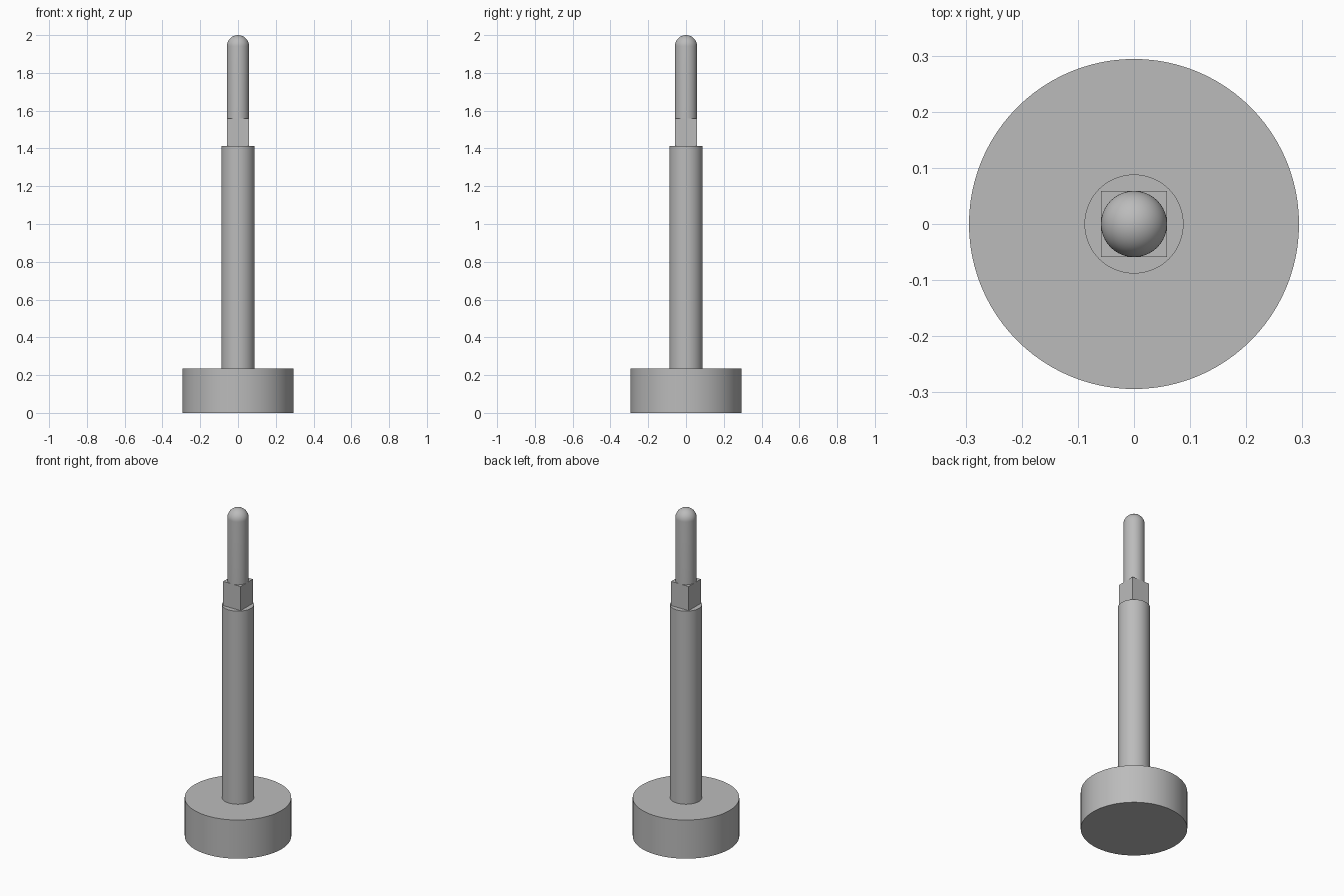
import bpy, bmesh, math

cube = bpy.data.objects.get("Cube")
if cube:
    bpy.data.objects.remove(cube, do_unlink=True)

U = 2 / 17  # base unit: the whole model is 17 units tall

grey = bpy.data.materials.new("plain grey")
grey.use_nodes = True
colour = (0.5, 0.5, 0.5, 1)
grey.diffuse_color = colour
grey.node_tree.nodes["Principled BSDF"].inputs["Base Color"].default_value = colour


def finish(obj, name):
    obj.name = obj.data.name = name
    obj.data.materials.append(grey)
    return obj


def cylinder(name, radius, bottom, top):
    bpy.ops.mesh.primitive_cylinder_add(
        vertices=96, radius=radius * U, depth=(top - bottom) * U,
        location=(0, 0, (bottom + top) / 2 * U))
    bpy.ops.object.shade_smooth_by_angle(angle=math.radians(30))
    return finish(bpy.context.object, name)


# Round foot and long shaft
cylinder("base_disc", 2.5, 0, 2)
cylinder("shaft", 0.75, 2, 12)

# Square section above the shaft
bpy.ops.mesh.primitive_cube_add(size=1, location=(0, 0, 12.625 * U))
square = finish(bpy.context.object, "square_drive")
square.scale = (U, U, 1.25 * U)

# Round pin with a domed tip, spun from one profile
radius, steps = 0.5, 16
profile = [(0, 13.25), (radius, 13.25)]
for i in range(steps + 1):
    a = math.pi / 2 * i / steps
    profile.append((radius * math.cos(a), 16.5 + radius * math.sin(a)))

bm = bmesh.new()
verts = [bm.verts.new((r * U, 0, z * U)) for r, z in profile]
edges = [bm.edges.new(pair) for pair in zip(verts, verts[1:])]
bmesh.ops.spin(bm, geom=verts + edges, cent=(0, 0, 0), axis=(0, 0, 1),
               angle=math.tau, steps=64)
bmesh.ops.remove_doubles(bm, verts=bm.verts, dist=0.0001)
bmesh.ops.recalc_face_normals(bm, faces=bm.faces)
mesh = bpy.data.meshes.new("domed_pin")
bm.to_mesh(mesh)
bm.free()
pin = finish(bpy.data.objects.new("domed_pin", mesh), "domed_pin")
bpy.context.collection.objects.link(pin)
bpy.ops.object.select_all(action="DESELECT")
pin.select_set(True)
bpy.context.view_layer.objects.active = pin
bpy.ops.object.shade_smooth_by_angle(angle=math.radians(30))
